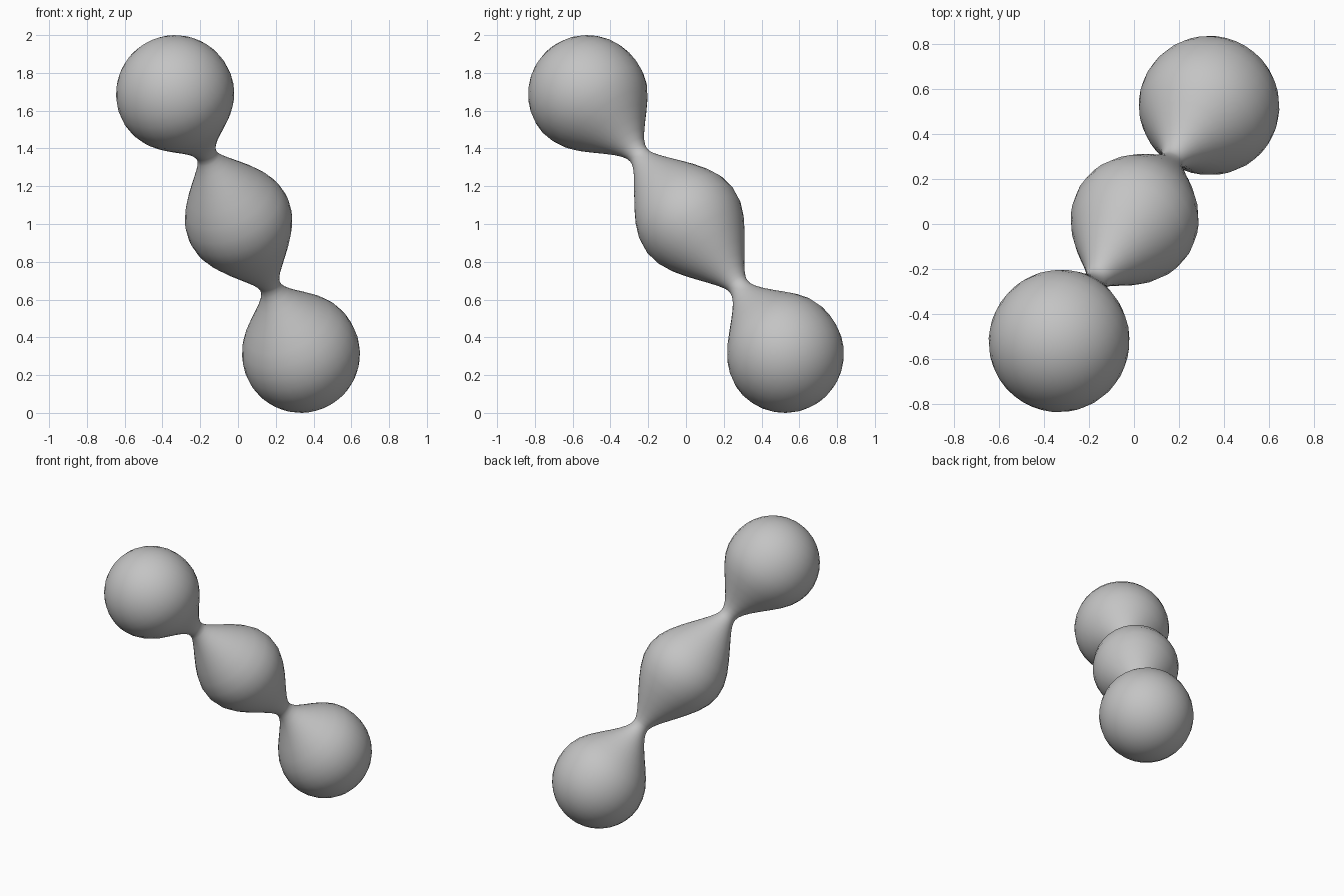
import bpy, bmesh, math
from mathutils import Vector

cube = bpy.data.objects.get("Cube")
if cube:
    bpy.data.objects.remove(cube, do_unlink=True)

# Three soft balls in a slanted row, melting into each other at thin necks
AXIS = Vector((0.333, 0.523, -0.687))
SPACING = AXIS.length
END_RADIUS, MIDDLE_RADIUS = 0.313, 0.285
NECK = 0.45                       # distance of each neck from the middle
FALLOFF = 0.1255                  # how far the balls reach to each other
SAG = Vector((0.003, 0.02, 0.022))   # slight sideways shift of the middle
SIDES = 32


def field(t, r):
    """Blended strength of the balls at distance t along and r off the axis."""
    total = 0
    for centre, radius in ((-SPACING, END_RADIUS), (0, MIDDLE_RADIUS), (SPACING, END_RADIUS)):
        reach = ((t - centre) ** 2 + r * r) / radius ** 2
        total += max(0, 1 - FALLOFF * reach) ** 3
    return total


def surface_radius(t):
    """Radius at which the blended strength meets the surface level."""
    low, high = 0.0, 0.5
    for _ in range(40):
        r = (low + high) / 2
        if field(t, r) > (1 - FALLOFF) ** 3:
            low = r
        else:
            high = r
    return low


# Profile: half of the middle ball, then an end ball, then mirrored
tip = SPACING + END_RADIUS
half = [NECK * math.sin(math.pi / 2 * i / 9) for i in range(10)]
half += [NECK + (tip - NECK) * (1 - math.cos(math.pi * i / 20)) / 2 for i in range(1, 21)]
stations = [-t for t in reversed(half[1:])] + half

# Spin the profile round the axis
bm = bmesh.new()
profile = [bm.verts.new((0 if abs(t) >= tip else surface_radius(t), 0, t)) for t in stations]
edges = [bm.edges.new(pair) for pair in zip(profile, profile[1:])]
bmesh.ops.spin(bm, geom=profile + edges, cent=(0, 0, 0), axis=(0, 0, 1),
               angle=math.tau, steps=SIDES, use_duplicate=False)
bmesh.ops.remove_doubles(bm, verts=bm.verts[:], dist=0.0005)

# Tilt the row, raise it, and shift the middle
turn = Vector((0, 0, 1)).rotation_difference(AXIS)
for v in bm.verts:
    shift = max(0, 1 - (v.co.z / SPACING) ** 2)
    v.co = turn @ v.co + SAG * shift + Vector((0, 0, 1))
bmesh.ops.recalc_face_normals(bm, faces=bm.faces[:])
for f in bm.faces:
    f.smooth = True

mesh = bpy.data.meshes.new("blob_chain")
bm.to_mesh(mesh)
bm.free()
blob = bpy.data.objects.new("blob_chain", mesh)
bpy.context.collection.objects.link(blob)

# Plain grey
grey = bpy.data.materials.new("plain_grey")
grey.use_nodes = True
colour = (0.55, 0.55, 0.55, 1)
grey.diffuse_color = colour
grey.node_tree.nodes["Principled BSDF"].inputs["Base Color"].default_value = colour
mesh.materials.append(grey)
